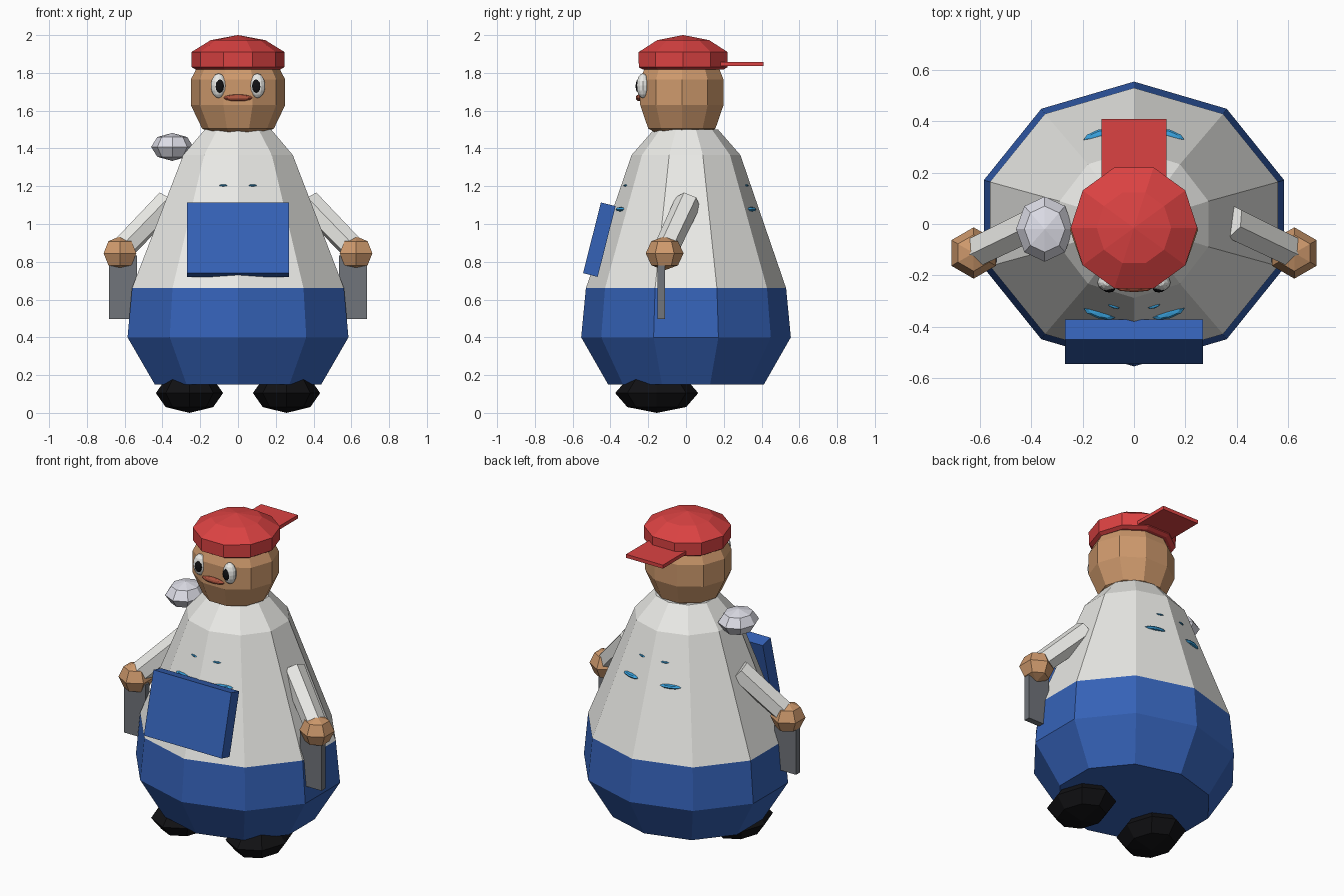
import bpy
from math import sin, cos, pi, radians
from mathutils import Vector

if "Cube" in bpy.data.objects:
    bpy.data.objects.remove(bpy.data.objects["Cube"])


def material(name, r, g, b):
    m = bpy.data.materials.new(name)
    m.diffuse_color = (*[(c / 255) ** 2.2 for c in (r, g, b)], 1)
    m.use_nodes = True
    m.node_tree.nodes["Principled BSDF"].inputs["Base Color"].default_value = m.diffuse_color
    return m


WHITE = material("white", 234, 234, 230)
BLUE = material("blue", 56, 98, 182)
RED = material("red", 218, 68, 68)
SKIN = material("skin", 205, 152, 108)
BLACK = material("black", 24, 24, 26)
SILVER = material("silver", 222, 222, 232)
STEEL = material("steel", 112, 116, 122)
CYAN = material("cyan", 60, 160, 220)
LIP = material("lip", 170, 84, 64)


def finish(name, mat):
    ob = bpy.context.object
    ob.name = name
    ob.data.materials.append(mat)
    return ob


def lathe(name, profile, mat, start=0.0, cy=0.0, n=10):
    """Stack of elliptical rings (rx, ry, z), capped at both ends."""
    verts, faces = [], []
    for rx, ry, z in profile:
        for i in range(n):
            a = start + 2 * pi * i / n
            verts.append((rx * cos(a), cy + ry * sin(a), z))
    for k in range(len(profile) - 1):
        for i in range(n):
            j = (i + 1) % n
            faces.append((k * n + i, k * n + j, (k + 1) * n + j, (k + 1) * n + i))
    faces.append(tuple(reversed(range(n))))
    faces.append(tuple(range((len(profile) - 1) * n, len(profile) * n)))
    me = bpy.data.meshes.new(name)
    me.from_pydata(verts, [], faces)
    ob = bpy.data.objects.new(name, me)
    bpy.context.collection.objects.link(ob)
    me.materials.append(mat)
    return ob


def ball(name, loc, radii, mat, seg=8, rings=4, turn=0.0):
    bpy.ops.mesh.primitive_uv_sphere_add(segments=seg, ring_count=rings, radius=1,
                                         location=loc, rotation=(0, 0, turn))
    bpy.context.object.scale = radii
    return finish(name, mat)


def box(name, loc, size, mat, tilt=0.0):
    bpy.ops.mesh.primitive_cube_add(size=1, location=loc, rotation=(tilt, 0, 0))
    bpy.context.object.scale = size
    return finish(name, mat)


def limb(name, a, b, r1, r2, mat, n=6):
    a, b = Vector(a), Vector(b)
    d = b - a
    bpy.ops.mesh.primitive_cone_add(vertices=n, radius1=r1, radius2=r2, depth=d.length,
                                    location=(a + b) / 2,
                                    rotation=d.to_track_quat('Z', 'Y').to_euler())
    return finish(name, mat)


# body: trousers and shirt share one ten-sided outline
lathe("trousers", [(.463, .412, .15), (.615, .555, .40), (.59, .53, .66)], BLUE, pi / 2)
lathe("shirt", [(.59, .53, .66), (.305, .288, 1.365), (.185, .17, 1.5)], WHITE, pi / 2)

# head
lathe("head", [(.10, .10, 1.46), (.19, .187, 1.505), (.25, .232, 1.63),
               (.25, .232, 1.765), (.21, .20, 1.84), (.10, .10, 1.89)], SKIN, cy=-.022)

# cap with brim turned to the back
lathe("cap", [(.225, .225, 1.818), (.245, .247, 1.83), (.247, .248, 1.91),
              (.145, .145, 1.973), (.002, .002, 2.0)], RED, cy=-.015)
box("cap_brim", (0, .28, 1.847), (.254, .26, .022), RED)

# mouth
ball("mouth", (0, -.246, 1.668), (.078, .02, .018), LIP, 8, 6)

# chest panel
box("front_panel", (0, -.459, .917), (.538, .08, .386), BLUE, radians(-14.2))

# shoulder ball on one side
ball("shoulder_ball", (-.348, -.02, 1.408), (.112, .127, .074), SILVER, 8, 4)

# mirrored parts
for s, side in ((-1, "left"), (1, "right")):
    ball(f"{side}_eye", (s * .103, -.228, 1.732), (.041, .034, .065), WHITE, 12, 8)
    ball(f"{side}_pupil", (s * .097, -.253, 1.73), (.024, .014, .036), BLACK, 10, 6)
    limb(f"{side}_arm", (s * .372, .01, 1.115), (s * .61, -.105, .87), .07, .066, WHITE)
    ball(f"{side}_hand", (s * .625, -.113, .845), (.1, .1, .09), SKIN, 6, 4)
    box(f"{side}_blade", (s * .608, -.131, .665), (.148, .038, .335), STEEL)
    ball(f"{side}_shoe", (s * .257, -.155, .105), (.178, .22, .105), BLACK, 8, 4)
    # thin stripes showing through the shirt, front and back
    for f, end in ((-1, "front"), (1, "back")):
        turn = -s * f * radians(17)
        ball(f"{end}_{side}_stripe", (s * .135, f * .346, 1.078), (.065, .022, .012), CYAN, 8, 4, turn)
        ball(f"{end}_{side}_small_stripe", (s * .078, f * .32, 1.204), (.024, .009, .005), CYAN, 8, 4, turn)
